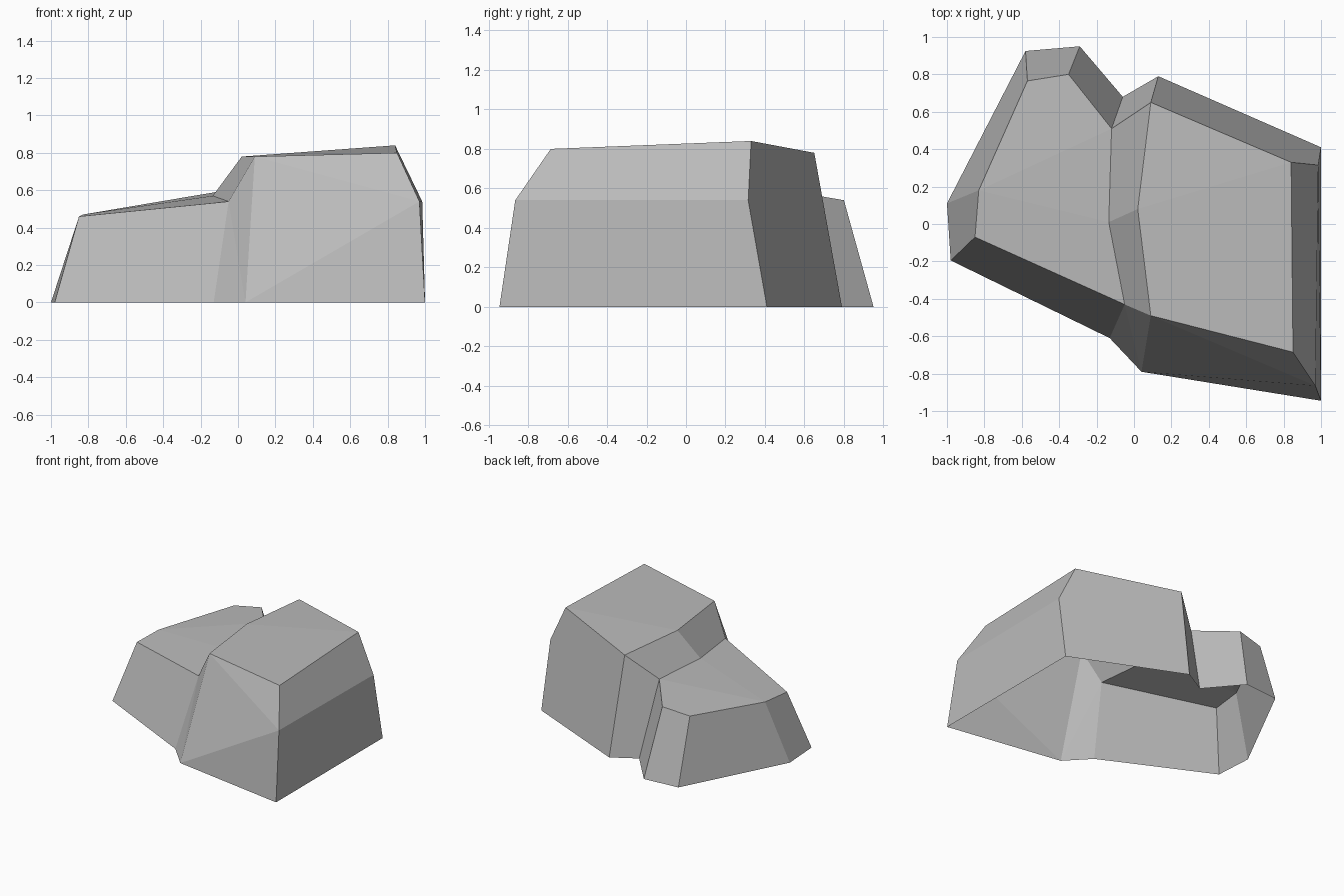
import bpy
import bmesh

# Remove the default cube
cube = bpy.data.objects.get("Cube")
if cube:
    bpy.data.objects.remove(cube, do_unlink=True)


def flat_material(name, color):
    material = bpy.data.materials.new(name)
    material.use_nodes = True
    material.diffuse_color = color
    material.node_tree.nodes["Principled BSDF"].inputs["Base Color"].default_value = color
    return material


# Ground outline, counter-clockwise from the front corner of the tall block
ground = [(1, -.945), (1, .41), (.13, .79), (-.06, .68), (-.29, .95),
          (-.58, .925), (-1, .11), (-.98, -.195), (-.13, -.61), (.04, -.79)]

# Upper rim, one point above each ground point
rim = [(.85, -.685, .8), (.84, .33, .84), (.09, .65, .78), (-.12, .51, .59),
       (-.35, .8, .54), (-.57, .765, .51), (-.83, .18, .47), (-.85, -.07, .46),
       (-.05, -.43, .54), (.09, -.49, .78)]

bm = bmesh.new()
base = [bm.verts.new((x, y, 0)) for x, y in ground]
top = [bm.verts.new(point) for point in rim]

# Bend points of the step across the top, and of the bevelled side wall
step_low = bm.verts.new((-.135, .01, .57))
step_high = bm.verts.new((.02, .08, .78))
side_front = bm.verts.new((.97, -.865, .54))
side_back = bm.verts.new((.985, .315, .54))


def face(*corners):
    bm.faces.new(corners)


# Plain walls around the back and the low block
for i in range(2, 8):
    face(base[i], base[i + 1], top[i + 1], top[i])

# Side wall with its bevel, and the back wall that meets it
face(base[0], base[1], side_back, side_front)
face(side_front, side_back, top[1], top[0])
face(base[1], base[2], top[2], top[1], side_back)

# Front wall of the tall block
face(base[-1], base[0], side_front)
face(base[-1], side_front, top[-1])
face(top[-1], side_front, top[0])

# Crease between the two blocks at the front
face(base[-2], base[-1], top[-2])
face(base[-1], top[-1], top[-2])

# Top of the tall block
face(step_high, top[-1], top[0], top[1])
face(step_high, top[1], top[2])

# Step down to the low block
face(top[-2], top[-1], step_high, step_low)
face(step_low, step_high, top[2], top[3])

# Top of the low block
face(top[6], top[7], top[8], step_low)
face(step_low, top[3], top[6])
face(top[3], top[4], top[5], top[6])

# The rock is an open shell with flat faces
mesh = bpy.data.meshes.new("rock")
bm.to_mesh(mesh)
bm.free()
mesh.materials.append(flat_material("stone grey", (.5, .5, .5, 1)))
rock = bpy.data.objects.new("rock", mesh)
bpy.context.collection.objects.link(rock)
